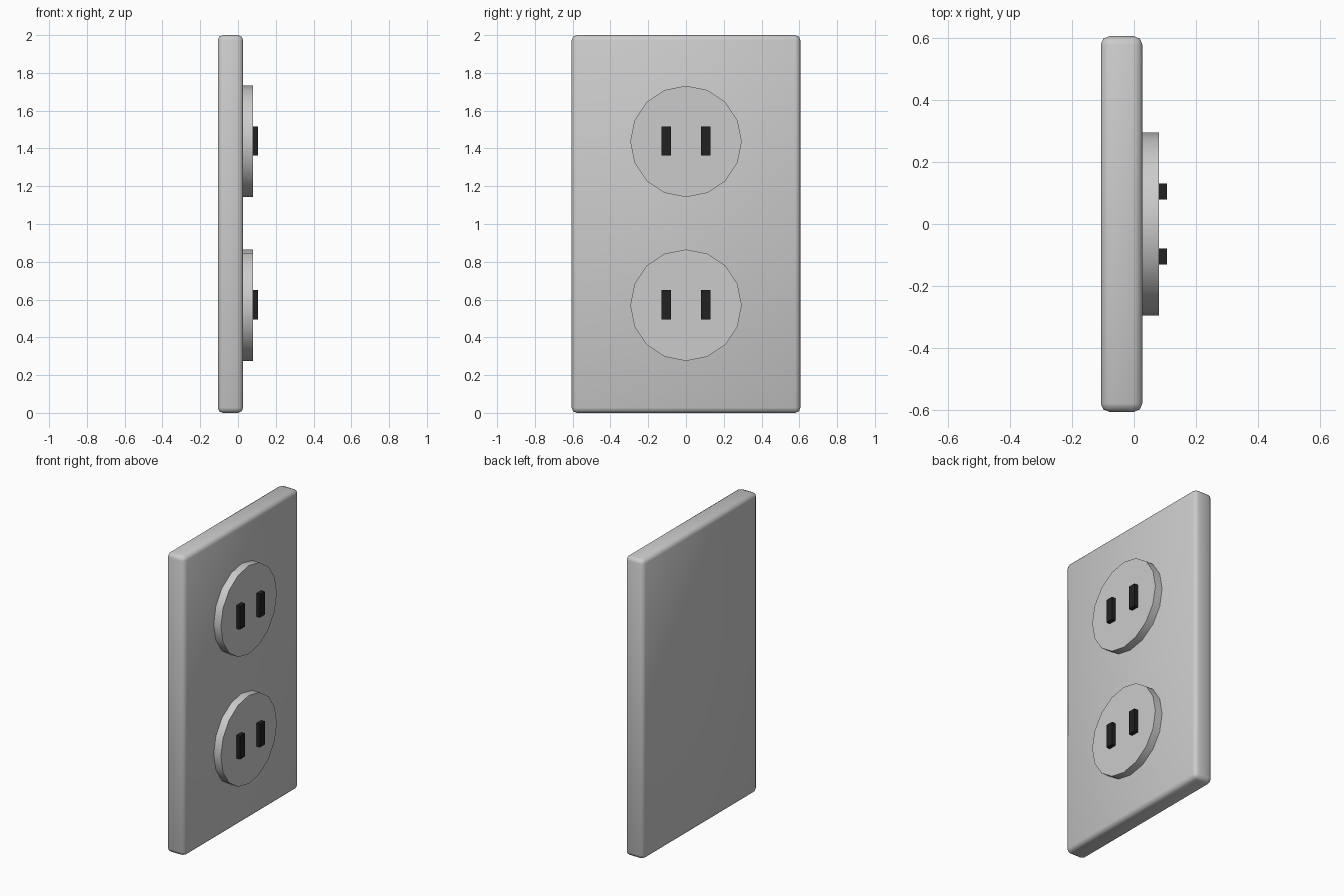
import bpy
import math

if "Cube" in bpy.data.objects:
    bpy.data.objects.remove(bpy.data.objects["Cube"])


def box(name, x0, x1, y, z, wy, hz):
    bpy.ops.mesh.primitive_cube_add(size=1, location=((x0 + x1) / 2, y, z))
    ob = bpy.context.object
    ob.name = name
    ob.scale = (x1 - x0, wy, hz)
    bpy.ops.object.transform_apply(location=False, rotation=False, scale=True)
    return ob


dark = bpy.data.materials.new("dark_slot")
dark.diffuse_color = (0.015, 0.015, 0.015, 1)
dark.use_nodes = True
dark.node_tree.nodes["Principled BSDF"].inputs["Base Color"].default_value = dark.diffuse_color

# Wall plate with softly rounded edges
plate = box("wall_plate", -0.107, 0.027, 0, 1.0, 1.21, 2.0)
bevel = plate.modifiers.new("rounded_edges", 'BEVEL')
bevel.width = 0.027
bevel.segments = 2
bpy.ops.object.shade_smooth()

for label, z in (("upper", 1.437), ("lower", 0.57)):
    # Sixteen-sided socket face
    bpy.ops.mesh.primitive_cylinder_add(
        vertices=16, radius=0.295, depth=0.06,
        location=(0.05, 0, z), rotation=(0, math.pi / 2, 0))
    bpy.context.object.name = label + "_socket_face"
    bpy.ops.object.shade_smooth_by_angle(angle=math.radians(30))

    # Pair of dark slots standing proud of the face
    for side, y in (("left", -0.105), ("right", 0.105)):
        slot = box(f"{label}_{side}_slot", 0.06, 0.107, y, z + 0.002, 0.052, 0.155)
        slot.data.materials.append(dark)
